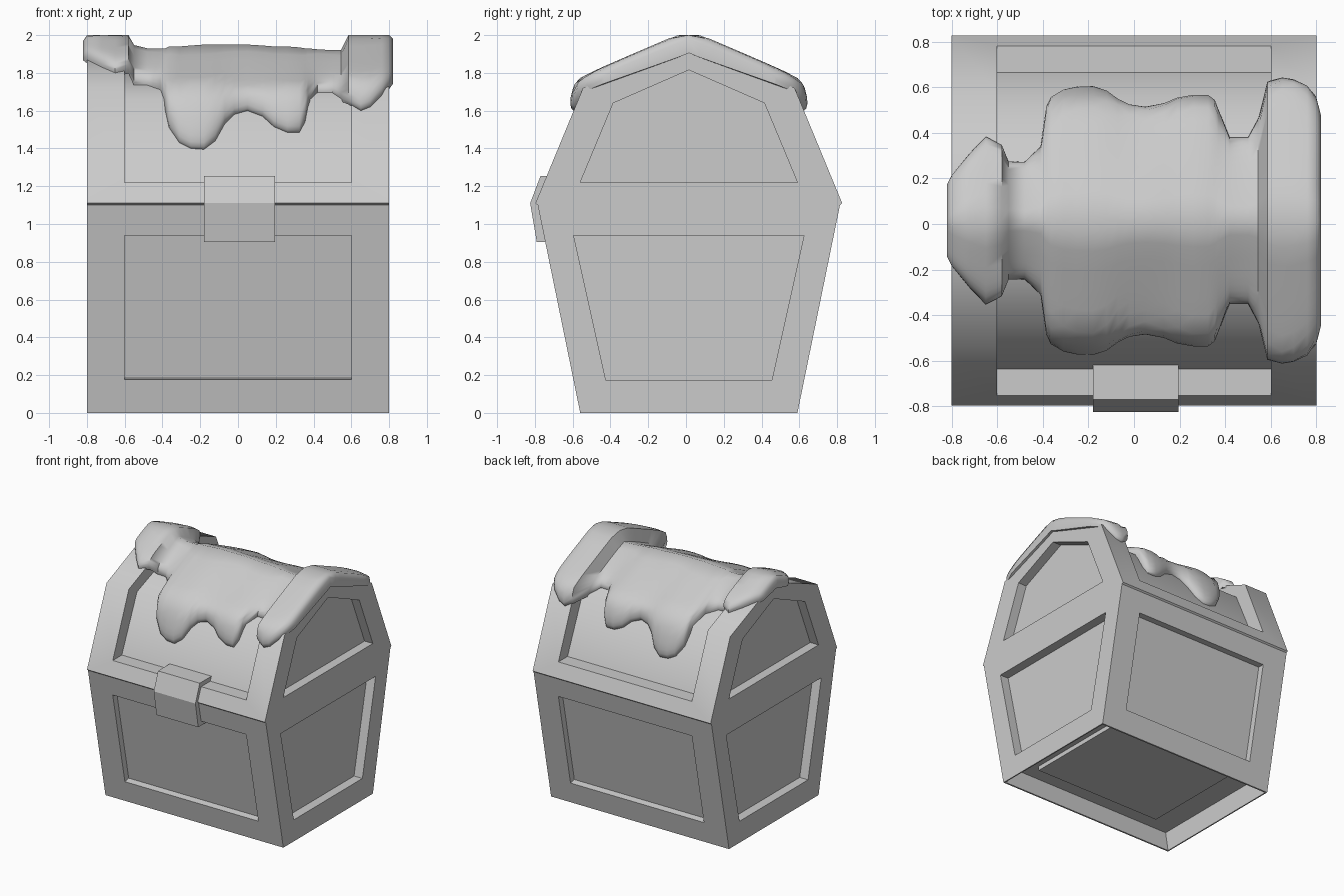
import bpy, bmesh, math
from mathutils import Vector

if "Cube" in bpy.data.objects:
    bpy.data.objects.remove(bpy.data.objects["Cube"])

MID = 0.015  # y of the chest's centre line

grey = bpy.data.materials.new("plain grey")
grey.use_nodes = True
GREY = (0.6, 0.6, 0.6, 1)
grey.diffuse_color = GREY
grey.node_tree.nodes["Principled BSDF"].inputs["Base Color"].default_value = GREY


def finish(name, bm):
    bmesh.ops.recalc_face_normals(bm, faces=bm.faces)
    mesh = bpy.data.meshes.new(name)
    bm.to_mesh(mesh)
    bm.free()
    mesh.materials.append(grey)
    obj = bpy.data.objects.new(name, mesh)
    bpy.context.collection.objects.link(obj)
    return obj


def prism(name, profile, x0, x1):
    """Extrude a (y, z) outline along x."""
    bm = bmesh.new()
    face = bm.faces.new([bm.verts.new((x0, y + MID, z)) for y, z in profile])
    out = bmesh.ops.extrude_face_region(bm, geom=[face])
    verts = [v for v in out["geom"] if isinstance(v, bmesh.types.BMVert)]
    bmesh.ops.translate(bm, verts=verts, vec=(x1 - x0, 0, 0))
    return finish(name, bm)


def both(half):
    """Mirror a half outline to the other side, skipping points on the centre."""
    return half + [(-y, z) for y, z in reversed(half) if y > 0]


def cut(target, name, profile, x0, x1):
    cutter = prism(name, profile, x0, x1)
    mod = target.modifiers.new(name, 'BOOLEAN')
    mod.object = cutter
    mod.solver = 'EXACT'
    cutters.append(cutter)


# Chest body, with a small lip where the lid meets the base
cutters = []
chest = prism("chest_body", both([(0.575, 0), (0.8, 1.1), (0.812, 1.11),
                                  (0.56, 1.72), (0, 1.95)]), -0.8, 0.8)

# Recessed lid, front and back panels
cut(chest, "lid_recess", both([(1.2, 2.3), (1.2, 1.22), (0.65, 1.22),
                               (0.455, 1.66), (0, 1.83)]), -0.6, 0.6)
for side, label in ((-1, "front"), (1, "back")):
    panel = [(0.562, 0.186), (0.716, 0.94), (0.95, 0.94), (0.7, 0.157)]
    cut(chest, label + "_recess", [(side * y, z) for y, z in panel], -0.6, 0.6)

# Recessed end panels
lower_end = both([(0.44, 0.175), (0.61, 0.94)])
upper_end = both([(0.575, 1.22), (0.4, 1.64), (0, 1.815)])
for side, label in ((-1, "right"), (1, "left")):
    cut(chest, label + "_lower_recess", lower_end, side * 0.725, side)
    cut(chest, label + "_upper_recess", upper_end, side * 0.725, side)

# Hollow underside
cut(chest, "underside_recess", both([(0.545, -0.1), (0.59, 0.165)]), -0.79, 0.79)

bpy.context.view_layer.objects.active = chest
chest.select_set(True)
for mod in list(chest.modifiers):
    bpy.ops.object.modifier_apply(modifier=mod.name)
for cutter in cutters:
    bpy.data.objects.remove(cutter)

# The lid is shaded as one soft curve, everything else stays flat
chest.data.set_sharp_from_angle(angle=math.radians(50))
for poly in chest.data.polygons:
    poly.use_smooth = 0.3 < poly.normal.z < 0.97 and poly.center.z > 1.1

# Floor plate set up inside the base
prism("floor_plate", both([(0.44, 0.13), (0.44, 0.175)]), -0.57, 0.57)

# Latch
latch = [(-0.625, 1.255), (-0.785, 1.255), (-0.84, 1.11), (-0.805, 0.905), (-0.7, 0.905)]
prism("latch", latch, -0.18, 0.195)

# Snow cover: stations along x with lower edge height and thickness
SNOW = [(-0.82, 1.885, 0.02), (-0.8, 1.87, 0.055), (-0.72, 1.83, 0.07), (-0.65, 1.8, 0.07),
        (-0.58, 1.815, 0.06), (-0.55, 1.75, 0.1), (-0.48, 1.735, 0.1), (-0.41, 1.71, 0.1),
        (-0.385, 1.6, 0.1), (-0.365, 1.51, 0.11), (-0.31, 1.43, 0.11), (-0.25, 1.4, 0.115),
        (-0.18, 1.395, 0.12), (-0.12, 1.44, 0.12), (-0.07, 1.53, 0.12), (-0.02, 1.58, 0.12),
        (0.05, 1.6, 0.12), (0.13, 1.57, 0.115), (0.19, 1.515, 0.11), (0.26, 1.485, 0.11),
        (0.325, 1.485, 0.105), (0.355, 1.54, 0.1), (0.37, 1.62, 0.1), (0.42, 1.695, 0.095),
        (0.5, 1.695, 0.09), (0.545, 1.665, 0.09), (0.585, 1.64, 0.07), (0.65, 1.6, 0.072),
        (0.7, 1.62, 0.072), (0.76, 1.68, 0.072), (0.8, 1.73, 0.065), (0.82, 1.76, 0.03)]
STEPS = 12


def clamp(v):
    return max(0.0, min(1.0, v))


def snow_loop(x, edge, thick):
    # The lid surface under the snow steps from the recess up to the end frames
    k = clamp((abs(x) - 0.545) / 0.035)
    top = Vector((0, 1.83)).lerp(Vector((0, 1.95)), k)
    shoulder = Vector((0.455, 1.66)).lerp(Vector((0.56, 1.72)), k)
    hem = Vector((0.65, 1.22)).lerp(Vector((0.767, 1.22)), k)
    upper, lower = shoulder - top, hem - shoulder
    a1 = math.atan2(-upper.y, upper.x)
    a2 = math.atan2(-lower.y, lower.x)
    if edge > shoulder.y:
        length = upper.length * (top.y - edge) / -upper.y
    else:
        length = upper.length + lower.length * (shoulder.y - edge) / -lower.y
    over, under = [], []
    for i in range(-STEPS, STEPS + 1):
        v = math.sin(math.pi / 2 * i / STEPS)
        s = abs(v) * length
        if s < upper.length:
            p = top + upper.normalized() * s
        else:
            p = shoulder + lower.normalized() * (s - upper.length)
        a = a1 * clamp(s / 0.1) + (a2 - a1) * clamp((s - upper.length) / 0.16 + 0.5)
        n = Vector((math.sin(a), math.cos(a)))
        h = thick + (min(thick, 0.06) - thick) * abs(v)
        sign = -1 if v < 0 else 1
        q = p + n * h * math.sqrt(max(0, 1 - abs(v) ** 8))
        over.append((x, sign * q.x + MID, min(q.y, 2.0)))
        q = p - n * (0.045 - 0.025 * abs(v))
        under.append((x, sign * q.x + MID, q.y))
    return over + under[::-1]


bm = bmesh.new()
loops = [[bm.verts.new(co) for co in snow_loop(*st)] for st in SNOW]
for a, b in zip(loops, loops[1:]):
    for i in range(len(a)):
        j = (i + 1) % len(a)
        bm.faces.new((a[i], a[j], b[j], b[i]))
# Close both ends with strips of quads
for loop in (loops[0], loops[-1]):
    n = len(loop)
    for i in range(n // 2 - 1):
        bm.faces.new((loop[i], loop[i + 1], loop[n - 2 - i], loop[n - 1 - i]))
snow = finish("snow_cover", bm)

bpy.ops.object.select_all(action='DESELECT')
snow.select_set(True)
bpy.context.view_layer.objects.active = snow
bpy.ops.object.shade_smooth_by_angle(angle=math.radians(60))
